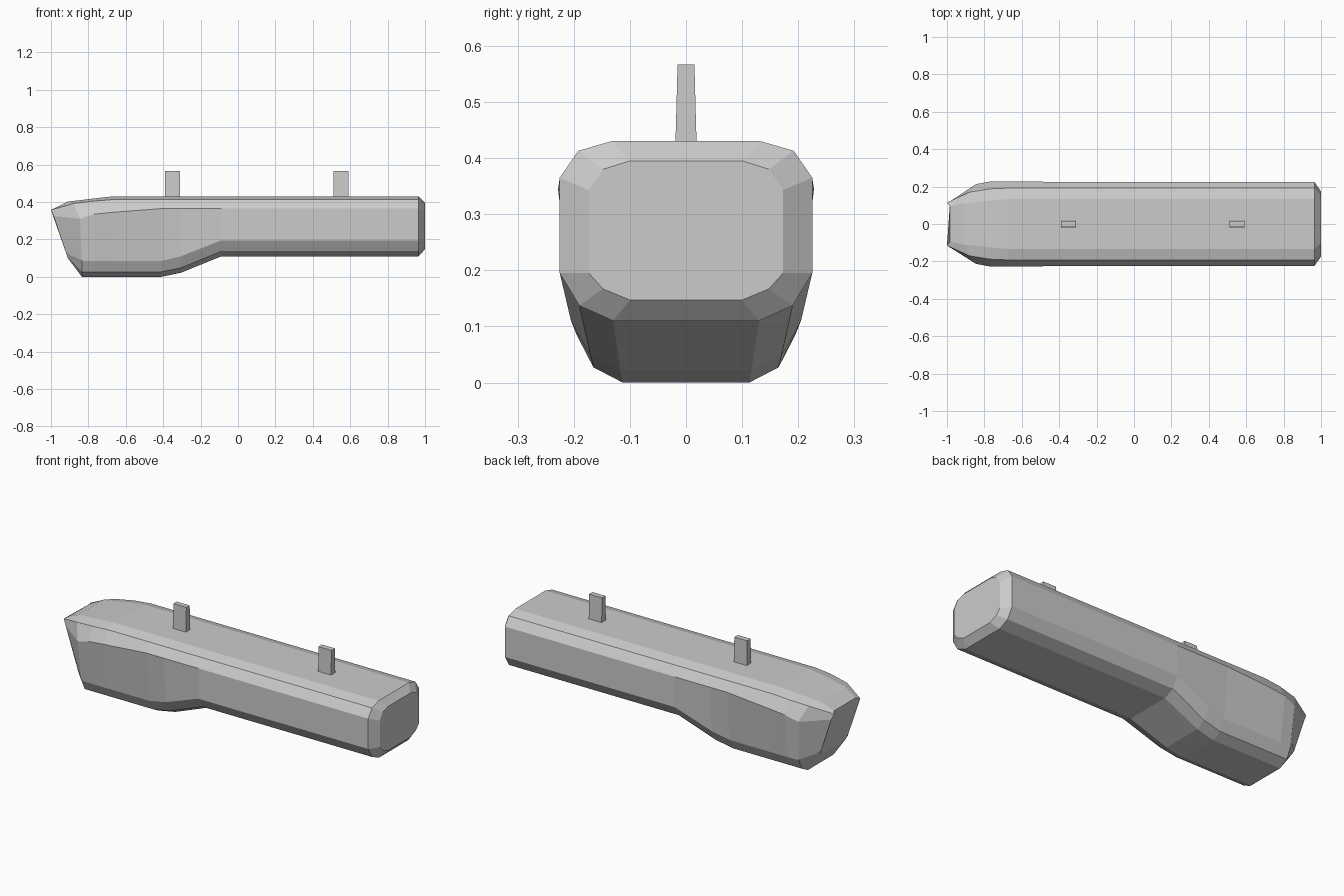
import bpy
import bmesh

cube = bpy.data.objects.get("Cube")
if cube:
    bpy.data.objects.remove(cube)

grey = bpy.data.materials.new("light_grey")
grey.use_nodes = True
COLOUR = (0.6, 0.6, 0.6, 1)
grey.diffuse_color = COLOUR
grey.node_tree.nodes["Principled BSDF"].inputs["Base Color"].default_value = COLOUR


def finish(name, bm):
    bmesh.ops.recalc_face_normals(bm, faces=bm.faces)
    mesh = bpy.data.meshes.new(name)
    bm.to_mesh(mesh)
    bm.free()
    mesh.materials.append(grey)
    obj = bpy.data.objects.new(name, mesh)
    bpy.context.collection.objects.link(obj)


def loft(name, sections):
    """Skin closed rings, each given as its +y half from bottom to top."""
    bm = bmesh.new()
    rings = []
    for half in sections:
        points = half + [(x, -y, z) for x, y, z in reversed(half)]
        rings.append([bm.verts.new(p) for p in points])
    count = len(rings[0])
    for a, b in zip(rings, rings[1:]):
        for i in range(count):
            j = (i + 1) % count
            bm.faces.new((a[i], a[j], b[j], b[i]))
    bm.faces.new(rings[0])
    bm.faces.new(rings[-1])
    finish(name, bm)


def section(x, lower, upper):
    return [(x, y, z) for y, z in lower + upper]


# Cross-section halves shared along the body
roof = [(.225, .365), (.192, .413), (.133, .43)]
cheek_roof = [(.228, .345)] + roof[1:]
belly = [(.113, 0), (.165, .027), (.195, .085)]
ramp = [(.117, .022), (.17, .048), (.205, .11)]
tail_floor = [(.13, .11), (.19, .137), (.225, .195)]

# Slanted nose plate and the ring behind it
nose = [(-.91, .10, .10), (-.913, .113, .11), (-.922, .12, .135),
        (-.985, .12, .325), (-1, .115, .358), (-.985, .095, .365)]
cheeks = [(-.835, .113, 0), (-.835, .165, .027), (-.835, .193, .085),
          (-.845, .213, .31), (-.88, .17, .392), (-.91, .11, .402)]

loft("body", [
    nose,
    cheeks,
    section(-.77, belly, [(.227, .335), (.188, .405), (.125, .419)]),
    section(-.67, belly, cheek_roof),
    section(-.41, belly, roof),
    section(-.305, ramp, roof),
    section(-.088, tail_floor, roof),
    section(.965, tail_floor, roof),
    section(1, [(.10, .147), (.148, .167), (.173, .195)],
            [(.173, .343), (.148, .38), (.10, .395)]),
])

# Small lips on the lower cheeks
for side, label in ((1, "left"), (-1, "right")):
    bm = bmesh.new()
    corners = [(-.92, .122, .125), (-.835, .196, .088),
               (-.855, .182, .115), (-.84, .163, .05)]
    v = [bm.verts.new((x, y * side, z)) for x, y, z in corners]
    for tri in ((0, 1, 2), (0, 1, 3), (1, 2, 3), (0, 2, 3)):
        bm.faces.new([v[i] for i in tri])
    finish(label + "_nose_lip", bm)

# Tapered mounting lugs on the roof
for label, x in (("nose", -.35), ("tail", .55)):
    loft(label + "_lug", [
        [(x - .04, .019, .42), (x - .04, .015, .567)],
        [(x + .04, .019, .42), (x + .04, .015, .567)],
    ])
